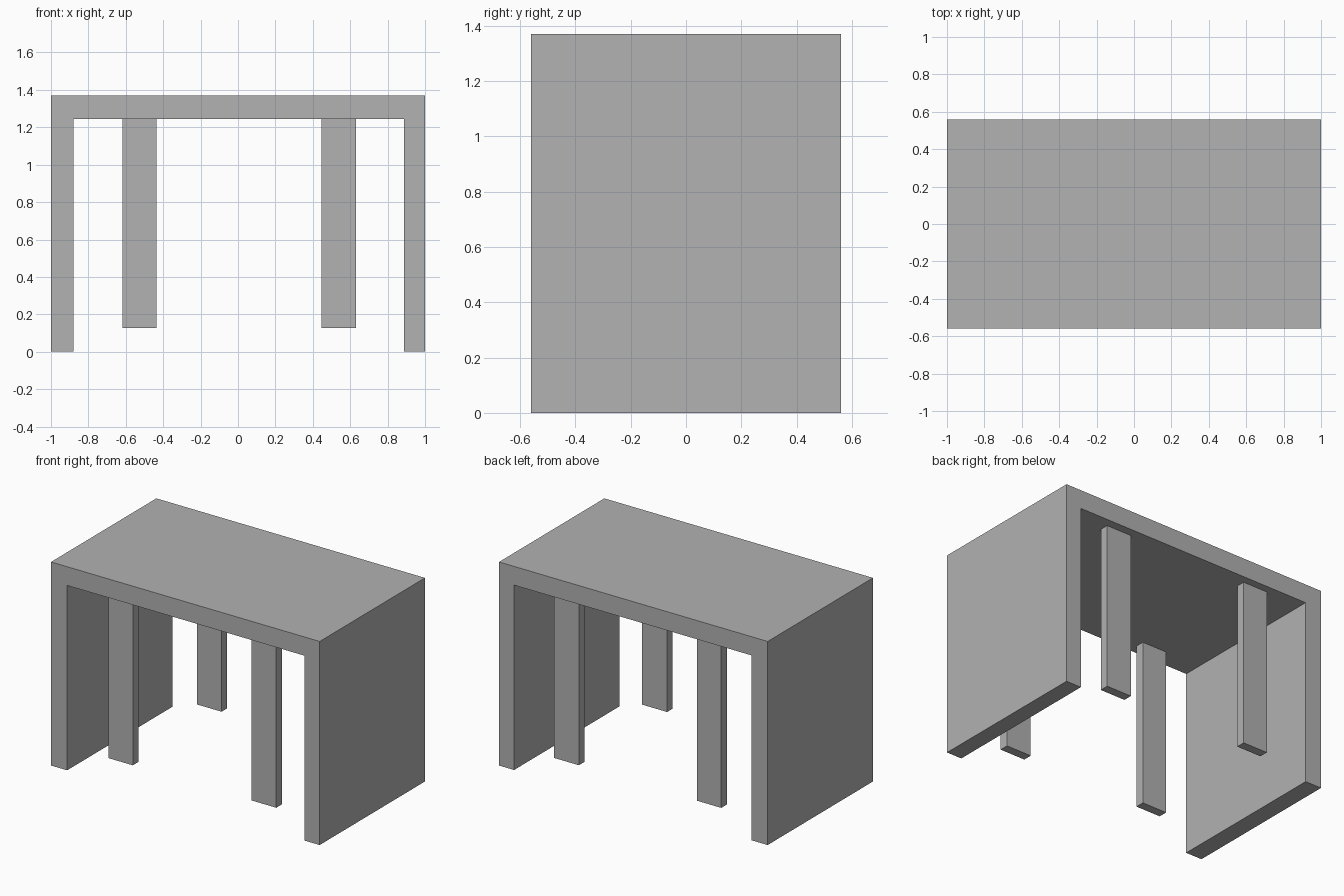
import bpy
import bmesh

cube = bpy.data.objects.get("Cube")
if cube:
    bpy.data.objects.remove(cube, do_unlink=True)

# Single plain grey material
grey = bpy.data.materials.new("plain_grey")
grey.use_nodes = True
colour = (0.445, 0.445, 0.445, 1)
grey.diffuse_color = colour
grey.node_tree.nodes["Principled BSDF"].inputs["Base Color"].default_value = colour

HALF_DEPTH = 0.56
HEIGHT = 1.37
UNDERSIDE = 1.244
LEG_BOTTOM = 0.128


def extrude_profile(name, profile, y0, y1):
    """Extrude an x-z outline from y0 to y1."""
    bm = bmesh.new()
    face = bm.faces.new([bm.verts.new((x, y0, z)) for x, z in profile])
    ext = bmesh.ops.extrude_face_region(bm, geom=[face])
    verts = [v for v in ext["geom"] if isinstance(v, bmesh.types.BMVert)]
    bmesh.ops.translate(bm, verts=verts, vec=(0, y1 - y0, 0))
    bmesh.ops.recalc_face_normals(bm, faces=bm.faces)
    mesh = bpy.data.meshes.new(name)
    bm.to_mesh(mesh)
    bm.free()
    mesh.materials.append(grey)
    obj = bpy.data.objects.new(name, mesh)
    bpy.context.collection.objects.link(obj)
    return obj


# Table top with both side panels, one continuous arch
arch = [(-1, 0), (-0.88, 0), (-0.88, UNDERSIDE), (0.888, UNDERSIDE),
        (0.888, 0), (1, 0), (1, HEIGHT), (-1, HEIGHT)]
extrude_profile("top_and_side_panels", arch, -HALF_DEPTH, HALF_DEPTH)

# Four hanging flat legs
for side, x0, x1 in (("right", -0.618, -0.436), ("left", 0.446, 0.632)):
    outline = [(x0, LEG_BOTTOM), (x1, LEG_BOTTOM), (x1, UNDERSIDE), (x0, UNDERSIDE)]
    for end, y0 in (("front", -0.496), ("back", 0.442)):
        # the right back leg sits slightly further out
        shift = 0.006 if (side, end) == ("right", "back") else 0
        extrude_profile(f"{end}_{side}_leg", outline, y0 + shift, y0 + shift + 0.06)
